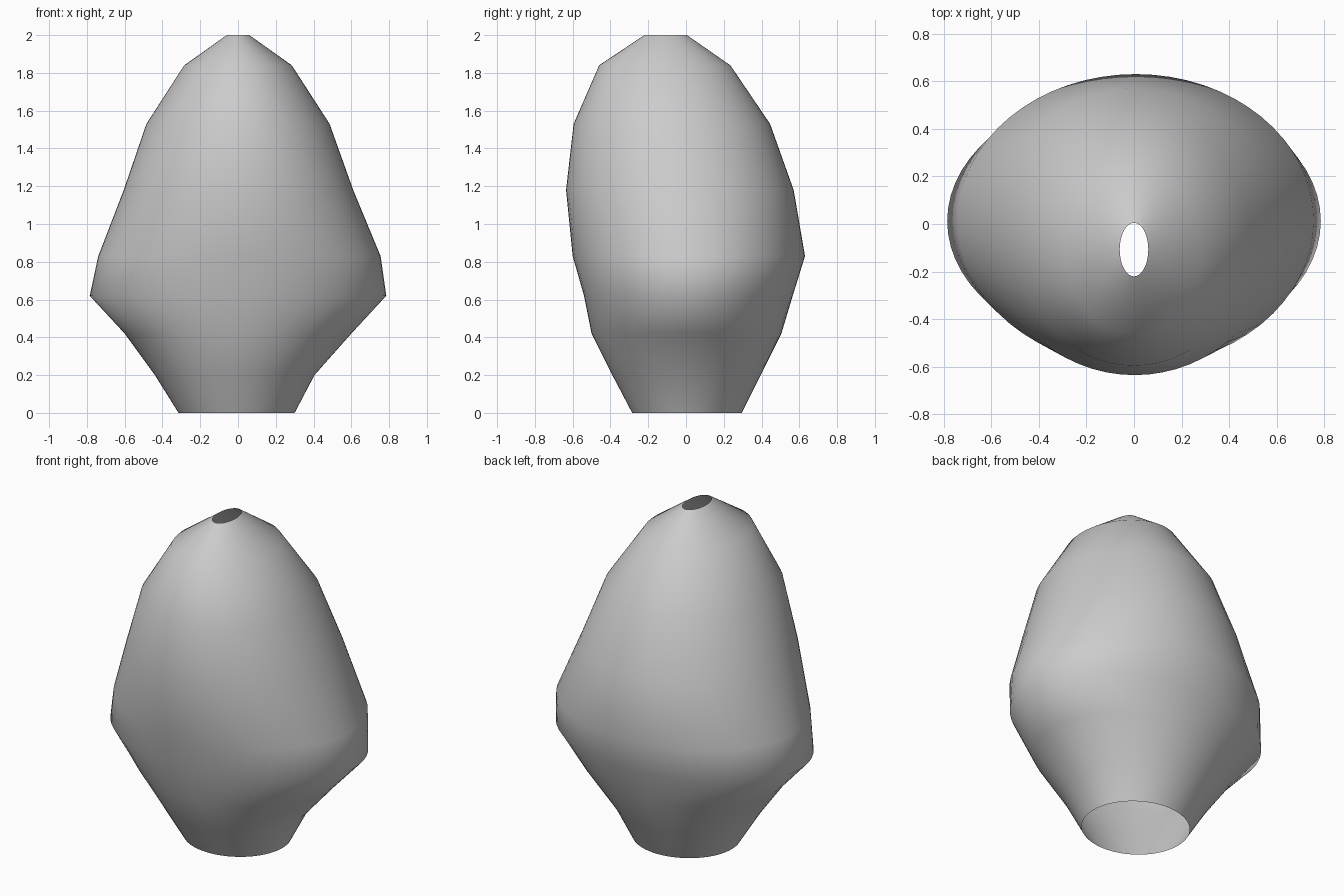
import bpy, bmesh
from math import sin, cos, pi, radians

cube = bpy.data.objects.get("Cube")
if cube:
    bpy.data.objects.remove(cube, do_unlink=True)

SIDES = 64

# Oval cross-sections: height, x min, x max, y min, y max
SECTIONS = [
    (0.00, -0.315, 0.30, -0.285, 0.295),
    (0.20, -0.44, 0.405, -0.39, 0.395),
    (0.42, -0.60, 0.60, -0.50, 0.505),
    (0.62, -0.785, 0.785, -0.54, 0.565),
    (0.83, -0.74, 0.755, -0.60, 0.63),
    (1.18, -0.605, 0.61, -0.635, 0.57),
    (1.53, -0.485, 0.485, -0.595, 0.445),
    (1.84, -0.285, 0.285, -0.46, 0.235),
    (2.00, -0.06, 0.06, -0.22, 0.005),
]


def make_material(name, color):
    mat = bpy.data.materials.new(name)
    mat.use_nodes = True
    mat.diffuse_color = color
    mat.node_tree.nodes["Principled BSDF"].inputs["Base Color"].default_value = color
    return mat


def add_ring(bm, z, x0, x1, y0, y1):
    cx, cy, rx, ry = (x0 + x1) / 2, (y0 + y1) / 2, (x1 - x0) / 2, (y1 - y0) / 2
    angles = [2 * pi * i / SIDES for i in range(SIDES)]
    return [bm.verts.new((cx + rx * cos(a), cy + ry * sin(a), z)) for a in angles]


# Lofted shell, open at the base and the tip
bm = bmesh.new()
rings = [add_ring(bm, *section) for section in SECTIONS]
for low, high in zip(rings, rings[1:]):
    for i in range(SIDES):
        j = (i + 1) % SIDES
        bm.faces.new((low[i], low[j], high[j], high[i]))
mesh = bpy.data.meshes.new("shell")
bm.to_mesh(mesh)
bm.free()
mesh.materials.append(make_material("light grey", (0.6, 0.6, 0.6, 1)))

shell = bpy.data.objects.new("shell", mesh)
bpy.context.collection.objects.link(shell)
bpy.context.view_layer.objects.active = shell
shell.select_set(True)
bpy.ops.object.shade_smooth_by_angle(angle=radians(60))
